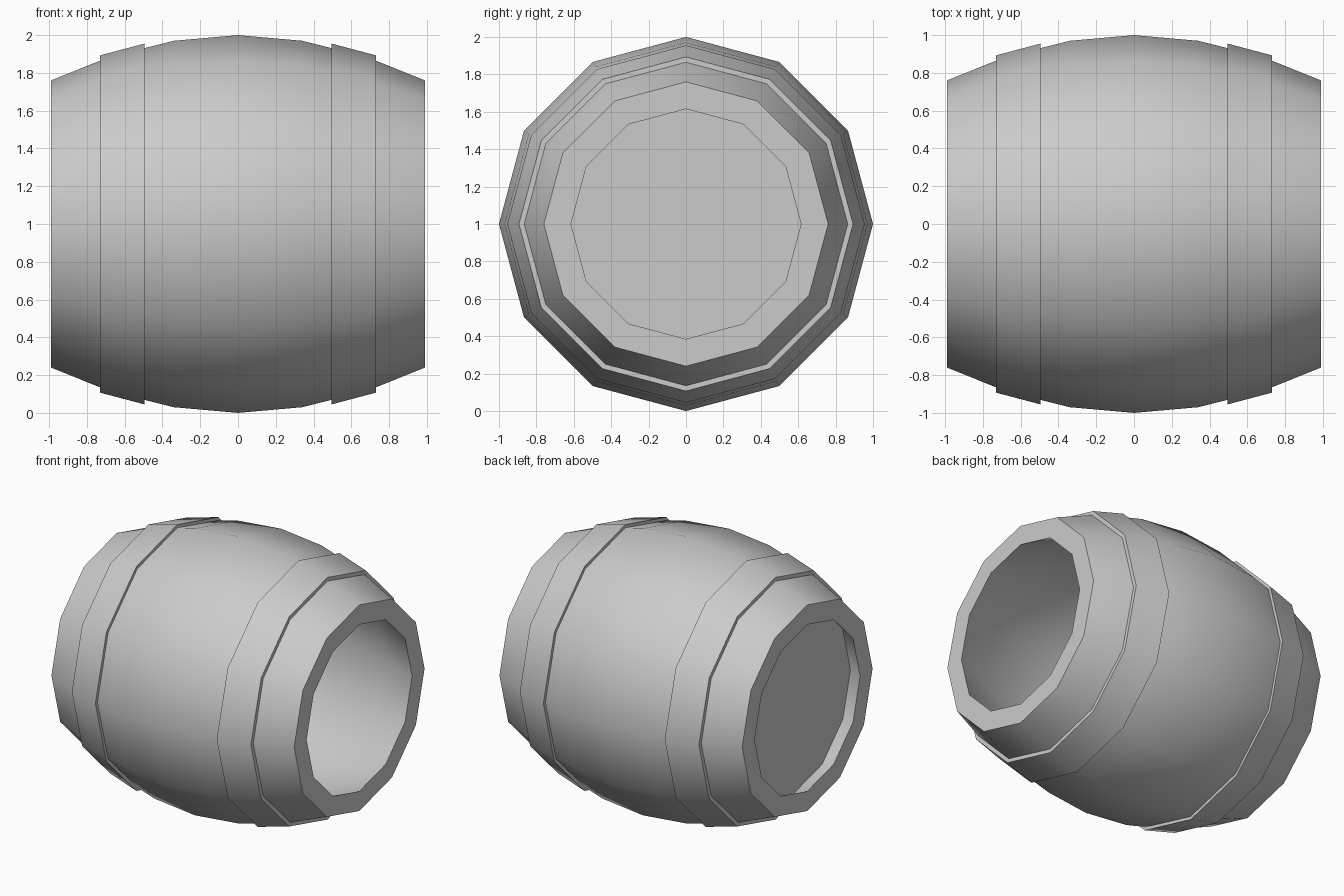
import bpy, bmesh, math

if "Cube" in bpy.data.objects:
    bpy.data.objects.remove(bpy.data.objects["Cube"])

SIDES = 12

def lathe(name, profile, closed=True):
    """Spin (x, radius) points around the x axis at z = 1."""
    bm = bmesh.new()
    rings = []
    for x, r in profile:
        rings.append([bm.verts.new((x, r * math.sin(2 * math.pi * i / SIDES),
                                    1 + r * math.cos(2 * math.pi * i / SIDES)))
                      for i in range(SIDES)])
    n = len(rings)
    for k in range(n if closed else n - 1):
        a, b = rings[k], rings[(k + 1) % n]
        for i in range(SIDES):
            j = (i + 1) % SIDES
            bm.faces.new((a[i], a[j], b[j], b[i]))
    if not closed:
        bm.faces.new(rings[0])
        bm.faces.new(rings[-1])
    bmesh.ops.recalc_face_normals(bm, faces=bm.faces)
    me = bpy.data.meshes.new(name)
    bm.to_mesh(me)
    bm.free()
    ob = bpy.data.objects.new(name, me)
    bpy.context.collection.objects.link(ob)
    bpy.ops.object.select_all(action='DESELECT')
    ob.select_set(True)
    bpy.context.view_layer.objects.active = ob
    bpy.ops.object.shade_smooth_by_angle(angle=math.radians(35))
    return ob

# Hollow bulging stave wall, open at both ends
half = [(0.34, 0.97), (0.68, 0.885), (0.99, 0.76)]
outer = [(-x, r) for x, r in reversed(half)] + [(0, 1.0)] + half
wall = 0.145
inner = [(x, r - wall) for x, r in reversed(outer)]
lathe("barrel_wall", outer + inner)

# Recessed bottom board closing the left end only
lathe("bottom_board", [(-0.88, 0.67), (-0.84, 0.69)], closed=False)

# Tapered metal hoops, mirrored left and right
for side, s in (("left", -1), ("right", 1)):
    lathe(f"hoop_{side}", [(s * 0.495, 0.955), (s * 0.73, 0.893),
                           (s * 0.73, 0.855), (s * 0.495, 0.92)])
